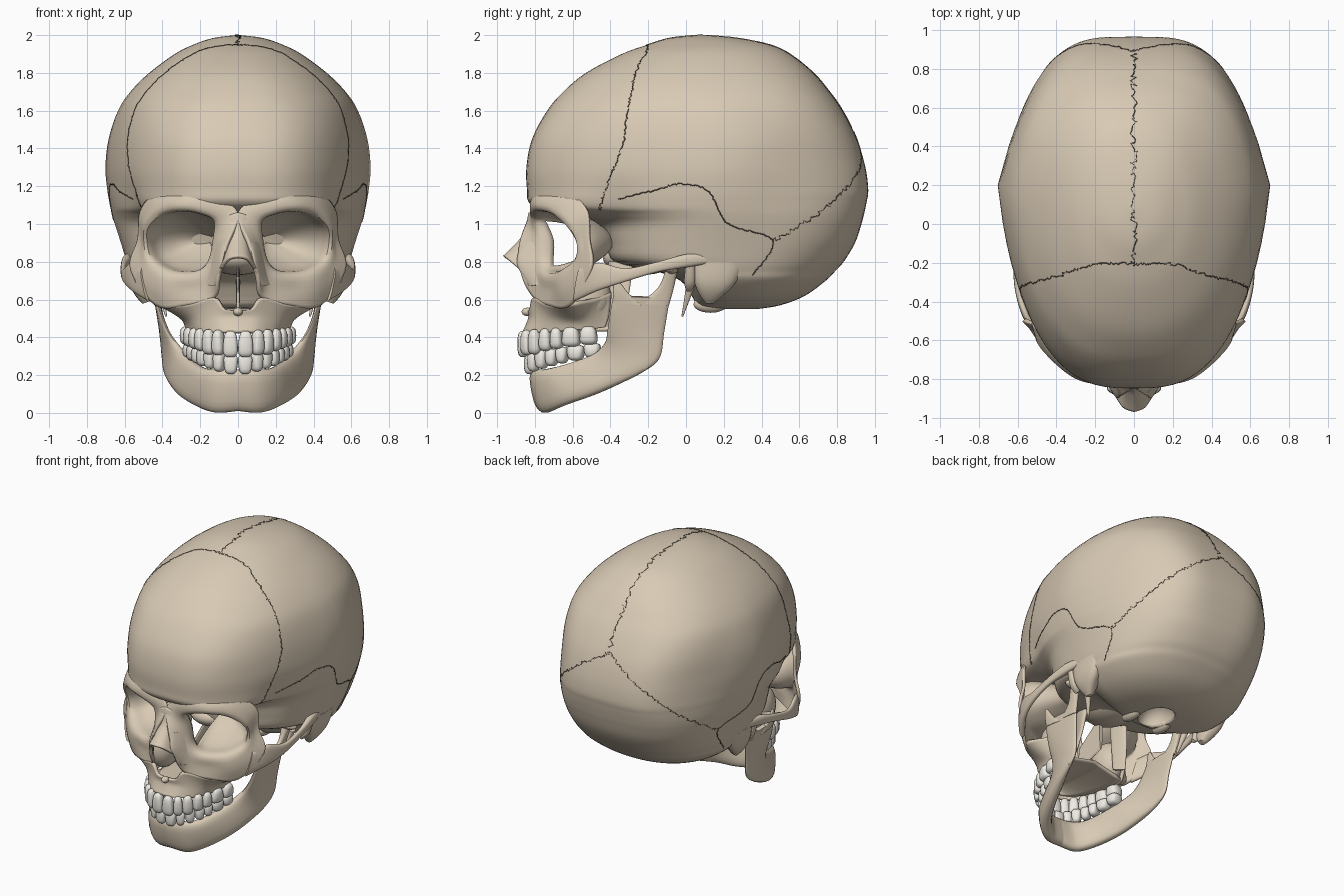
import bpy, bmesh, math, random
from mathutils import Vector
from mathutils.bvhtree import BVHTree

if "Cube" in bpy.data.objects:
    bpy.data.objects.remove(bpy.data.objects["Cube"])

random.seed(4)


def material(name, rgb):
    m = bpy.data.materials.new(name)
    m.diffuse_color = (*rgb, 1)
    m.use_nodes = True
    m.node_tree.nodes["Principled BSDF"].inputs["Base Color"].default_value = m.diffuse_color
    return m


BONE = material("bone", (0.69, 0.59, 0.46))
TOOTH = material("enamel", (0.86, 0.83, 0.77))
SEAM = material("seam", (0.13, 0.10, 0.07))


def spline(P, n, closed=False):
    """Smooth curve through points of any dimension, n steps per span."""
    P = [Vector(p) for p in P]
    k, out = len(P), []
    get = (lambda i: P[i % k]) if closed else (lambda i: P[min(max(i, 0), k - 1)])
    for i in range(k if closed else k - 1):
        a, b, c, d = (get(i + j) for j in (-1, 0, 1, 2))
        for s in range(n):
            t = s / n
            out.append(0.5 * (2 * b + (c - a) * t + (2 * a - 5 * b + 4 * c - d) * t * t
                              + (3 * b - a - 3 * c + d) * t ** 3))
    return out if closed else out + [P[-1]]


def finish(name, bm, mat=BONE, mirror=True, thick=0):
    bmesh.ops.recalc_face_normals(bm, faces=bm.faces[:])
    me = bpy.data.meshes.new(name)
    bm.to_mesh(me)
    bm.free()
    me.materials.append(mat)
    me.shade_smooth()
    me.set_sharp_from_angle(angle=math.radians(45))
    ob = bpy.data.objects.new(name, me)
    bpy.context.collection.objects.link(ob)
    if mirror:
        ob.modifiers.new("mirror", 'MIRROR').merge_threshold = 0.0005
    if thick:
        s = ob.modifiers.new("solid", 'SOLIDIFY')
        s.thickness, s.offset = thick, 0
    return ob


def skin(rows, closed, caps="", keep=lambda i, j: True):
    """Quad skin over rows of points; caps names the closed ends (s, e)."""
    bm = bmesh.new()
    V = [[bm.verts.new(p) for p in r] for r in rows]
    m = len(V[0])
    for i in range(len(V) - 1):
        for j in range(m if closed else m - 1):
            if keep(i, j):
                k = (j + 1) % m
                bm.faces.new((V[i][j], V[i][k], V[i + 1][k], V[i + 1][j]))
    if "s" in caps:
        bm.faces.new(V[0])
    if "e" in caps:
        bm.faces.new(V[-1][::-1])
    return bm


def loft(rings, nu, nv, closed=False, keep=lambda i, j: True):
    R = [spline(r, nu, closed) for r in rings]
    cols = [spline(c, nv) for c in zip(*R)]
    return skin(list(zip(*cols)), closed, keep=keep)


def sweep(name, stations, n=6, p=0.75, caps="se"):
    """Rounded slab; each station is both ends of its long axis and a half thickness."""
    S = [(Vector(s[:3]), Vector(s[3:6]), s[6]) for s in spline(stations, n)]
    C = [(a + b) / 2 for a, b, t in S]
    rows = []
    for i, (a, b, t) in enumerate(S):
        tan = C[min(i + 1, len(C) - 1)] - C[max(i - 1, 0)]
        if abs(C[i].x) < 1e-4 and caps == "e":
            tan = Vector((1, 0, 0))
        u = (b - a) / 2
        nrm = tan.cross(u).normalized()
        row = []
        for k in range(20):
            c, s = math.cos(k * math.tau / 20), math.sin(k * math.tau / 20)
            row.append(C[i] + u * math.copysign(abs(c) ** p, c) + nrm * t * math.copysign(abs(s) ** p, s))
        rows.append(row)
    return finish(name, skin(rows, True, caps))


def blob(name, c, r, mirror=True):
    bm = bmesh.new()
    bmesh.ops.create_uvsphere(bm, u_segments=24, v_segments=16, radius=1)
    for v in bm.verts:
        v.co = Vector([c[i] + r[i] * v.co[i] for i in range(3)])
    return finish(name, bm, mirror=mirror)


# Braincase: height, front, back, half width, widest y, front squareness
slices = [(2.0, .07, .10, .01, .08, 2), (1.985, -.08, .27, .13, .09, 2), (1.95, -.2, .44, .235, .12, 2.1),
          (1.9, -.34, .55, .335, .12, 2.1), (1.8, -.53, .675, .47, .14, 2.1), (1.7, -.65, .76, .57, .16, 2.1),
          (1.6, -.735, .83, .635, .18, 2.2), (1.45, -.815, .905, .685, .2, 2.2), (1.3, -.845, .95, .702, .2, 2.2),
          (1.18, -.842, .965, .692, .2, 2.3), (1.12, -.835, .957, .682, .2, 2.4), (1.08, -.78, .949, .674, .2, 2.5),
          (1.05, -.62, .942, .667, .2, 2.7), (1.0, -.47, .929, .652, .2, 2.9), (.9, -.42, .895, .62, .2, 2.9),
          (.8, -.38, .835, .59, .2, 2.7), (.75, -.16, .79, .572, .2, 2.4), (.7, -.03, .74, .545, .22, 2.2),
          (.62, .03, .63, .44, .23, 2.2), (.57, .06, .5, .3, .25, 2.2), (.55, .12, .38, .12, .25, 2)]
rows = []
for z, yf, yb, w, yc, n in spline(slices, 4):
    row = []
    f = math.exp(-((z - 1.3) / .4) ** 2)
    for k in range(80):
        s, c = math.sin(k * math.tau / 80), math.cos(k * math.tau / 80)
        back = c > 0
        e = 2 / (2.2 + 1.8 * f if back else n + max(0, 3 - n) * f)
        t = abs(c) ** e
        # sides run in towards both blunt ends, as seen from the top
        x = w * math.copysign(abs(s) ** e, s) * (1 - (.36 if back else .24) * f * t ** 1.15)
        y = yc + ((yb if back else yf) - yc) * t
        pinch = math.exp(-((y + .38) / .14) ** 2 - ((z - 1.05) / .15) ** 2)
        row.append(Vector((x * (1 - .06 * pinch), y, z)))
    rows.append(row)
bm = skin(rows, True, "se")
tree = BVHTree.FromBMesh(bm)
brain = finish("braincase", bm, mirror=False)
hole = blob("spine_hole_cutter", (0, .23, .55), (.11, .14, .12), False)
hole.hide_render = True
hole.hide_set(True)
cut = brain.modifiers.new("spine_hole", 'BOOLEAN')
cut.object, cut.operation, cut.solver = hole, 'DIFFERENCE', 'EXACT'

# Seams wandering over the braincase
seams = {
    "coronal_seam": ([(0, -.21, 1.96), (.2, -.21, 1.93), (.4, -.27, 1.78), (.52, -.3, 1.6), (.58, -.34, 1.4),
                      (.55, -.42, 1.2), (.51, -.46, 1.06)], .008),
    "sagittal_seam": ([(0, -.21, 1.96), (0, .1, 2), (0, .4, 1.96), (0, .68, 1.8), (0, .88, 1.5)], .018),
    "lambdoid_seam": ([(0, .89, 1.48), (.2, .93, 1.36), (.4, .86, 1.2), (.53, .7, 1.05), (.62, .47, .9)], .012),
    "squamous_seam": ([(.56, -.36, 1.13), (.65, -.2, 1.17), (.69, -.03, 1.21), (.69, .12, 1.17), (.67, .22, 1.0),
                       (.62, .47, .9), (.58, .36, .72)], .004)}
for name, (path, wobble) in seams.items():
    cu = bpy.data.curves.new(name, 'CURVE')
    cu.dimensions, cu.bevel_depth, cu.bevel_resolution = '3D', .003, 0
    cu.materials.append(SEAM)
    for side in ((1,) if name == "sagittal_seam" else (1, -1)):
        pts = []
        for p in spline(path, 22):
            q = Vector((p.x * side, p.y, p.z)) + Vector([random.uniform(-wobble, wobble) for _ in range(3)])
            pts.append(tree.find_nearest(q)[0])
        sp = cu.splines.new('POLY')
        sp.points.add(len(pts) - 1)
        for a, q in zip(sp.points, pts):
            a.co = (*q, 1)
    bpy.context.collection.objects.link(bpy.data.objects.new(name, cu))

# Eye socket: brow, cheekbone and nose flank around a rim, then a funnel inward
outer = [(0, -.815, 1.06), (.18, -.785, 1.17), (.31, -.72, 1.18), (.43, -.61, 1.16), (.51, -.52, 1.07),
         (.525, -.51, .92), (.565, -.5, .76), (.43, -.61, .57), (.27, -.725, .57), (.125, -.80, .61),
         (.10, -.865, .72), (.06, -.88, .88)]
rim = [(.12, -.79, 1.02), (.20, -.80, 1.065), (.30, -.775, 1.08), (.40, -.70, 1.06), (.475, -.62, .99),
       (.485, -.57, .90), (.46, -.58, .81), (.39, -.65, .75), (.30, -.70, .73), (.21, -.74, .74),
       (.15, -.75, .80), (.125, -.75, .91)]
push = [.012, .02, .022, .022, .012, 0, .005, .02, 0, 0, 0, 0]
mid = [(Vector(a) + Vector(b)) / 2 + Vector((.3 * q, -q, 0)) for a, b, q in zip(outer, rim, push)]
apex = Vector((.15, -.38, .92))


def funnel(t, swell):
    c = sum((Vector(p) for p in rim), Vector()) / 12
    return [c.lerp(apex, t) + (Vector(p) - c) * swell for p in rim]


rings = [outer, mid, rim, funnel(.3, .92), funnel(.65, .6), funnel(.95, .1)]
bm = loft(rings, 6, 4, True, keep=lambda i, j: not (i >= 10 and 57 <= j < 72))
finish("eye_socket_and_cheek", bm, thick=.02)

# Nose bridge
ridge = [(1.06, -.825, .08, -.79), (.95, -.85, .07, -.80), (.88, -.905, .075, -.835), (.825, -.962, .09, -.885)]
finish("nose_bridge", loft([[(0, ya, z), (w * .55, ya * .75 + yb * .25, z - .012), (w, yb, z - .06 * (1.1 - z) / .27)]
                            for z, ya, w, yb in ridge], 5, 5), thick=.018)
sweep("nose_flank", [(.06, -.87, .9, .115, -.765, .9, .014), (.085, -.895, .79, .14, -.755, .8, .014),
                     (.115, -.83, .67, .17, -.76, .68, .014)])
sweep("nose_divider", [(0, -.56, .50, 0, -.56, .66, .008), (0, -.34, .56, 0, -.34, .82, .012)])
blob("nose_spine", (0, -.84, .535), (.025, .03, .022), False)

# Upper jaw and palate
top = [(0, -.83, .545), (.07, -.82, .55), (.125, -.80, .61), (.27, -.725, .575), (.42, -.61, .58),
       (.33, -.50, .60), (.25, -.40, .64)]
middle = [(0, -.825, .50), (.09, -.81, .5), (.165, -.765, .5), (.235, -.70, .5), (.285, -.60, .5),
          (.285, -.51, .5), (.25, -.41, .52)]
low = [(0, -.855, .425), (.085, -.84, .425), (.165, -.775, .425), (.215, -.70, .43), (.25, -.61, .44),
       (.265, -.52, .445), (.25, -.43, .455)]
finish("upper_jaw", loft([top, middle, low], 5, 5), thick=.022)
inset = [Vector((x * .88, y + .03, .44)) for x, y, z in low]
finish("palate", loft([inset, [(0, p.y, p.z + .05) for p in inset]], 4, 4), thick=.02)
blob("upper_jaw_body", (.22, -.53, .61), (.10, .135, .15))
sweep("palate_wing", [(.14, -.41, .80, .17, -.28, .80, .02), (.15, -.41, .65, .19, -.30, .64, .014),
                      (.17, -.42, .5, .21, -.34, .48, .01)])
blob("skull_base_core", (0, -.24, .82), (.17, .2, .09), False)

# Cheek arch and the bony points around the ear
sweep("cheek_arch", [(.47, -.59, .59, .505, -.56, .77, .022), (.555, -.47, .645, .56, -.46, .795, .02),
                     (.60, -.32, .695, .60, -.32, .765, .016), (.605, -.15, .745, .605, -.15, .80, .016),
                     (.585, 0, .77, .585, 0, .84, .025), (.565, .12, .79, .565, .12, .84, .02)])
sweep("ear_bump", [(.525, .02, .80, .535, .32, .80, .06), (.525, .04, .70, .525, .27, .70, .052),
                   (.50, .07, .63, .50, .20, .63, .042), (.485, .10, .585, .485, .15, .585, .022)])
sweep("ear_ring", [(.55, .0, .80, .55, .05, .80, .04), (.53, -.01, .70, .53, .05, .70, .03),
                   (.5, .0, .65, .5, .03, .65, .015)])
sweep("ear_spike", [(.42, .0, .68, .42, .05, .68, .02), (.40, -.01, .6, .40, .02, .6, .013),
                    (.38, -.025, .51, .38, -.015, .51, .005)])
blob("neck_joint", (.13, .13, .575), (.04, .09, .045))

# Lower jaw: body sweeping back into the upright branch, with its two prongs
sweep("lower_jaw", [(0, -.755, .01, 0, -.80, .23, .042), (.12, -.73, .002, .09, -.785, .23, .042),
                    (.22, -.64, .04, .17, -.725, .235, .042), (.30, -.5, .09, .225, -.61, .265, .04),
                    (.35, -.36, .15, .275, -.49, .31, .038), (.38, -.23, .215, .33, -.43, .37, .03),
                    (.39, -.14, .29, .375, -.415, .44, .022), (.40, -.115, .43, .415, -.40, .54, .018),
                    (.425, -.085, .61, .435, -.385, .62, .016)], caps="e")
sweep("jaw_front_prong", [(.43, -.23, .57, .43, -.387, .59, .016), (.44, -.31, .64, .44, -.387, .65, .013),
                          (.445, -.36, .71, .445, -.38, .71, .007)])
sweep("jaw_rear_prong", [(.425, -.09, .57, .425, -.25, .58, .016), (.435, -.065, .66, .435, -.15, .66, .018),
                         (.445, -.045, .75, .445, -.11, .75, .03)])
blob("jaw_joint", (.45, -.075, .765), (.075, .035, .03))


# Teeth set edge to edge along each dental arch
def teeth(name, sx, dy, z_bite, z_root, taper):
    arch = spline([(0, -.865), (.09, -.85), (.17, -.775), (.22, -.68), (.25, -.58), (.265, -.47), (.265, -.40)], 30)
    arch = [Vector((p.x * sx, p.y + dy, 0)) for p in arch]
    run = [0]
    for a, b in zip(arch, arch[1:]):
        run.append(run[-1] + (b - a).length)
    bm, s = bmesh.new(), 0
    for k, w in enumerate((.078, .062, .068, .066, .066, .095, .092)):
        w *= sx
        i = min(range(1, len(arch) - 1), key=lambda q: abs(run[q] - s - w / 2))
        s += w
        tan = (arch[i + 1] - arch[i - 1]).normalized()
        out = tan.cross(Vector((0, 0, 1)))
        f = k / 6
        a, b = z_bite[0] * (1 - f) + z_bite[1] * f, z_root[0] * (1 - f) + z_root[1] * f
        if k == 2:
            a += (a - b) * .06
        for v in bmesh.ops.create_uvsphere(bm, u_segments=16, v_segments=10, radius=1)["verts"]:
            c = [math.copysign(abs(q) ** .65, q) for q in v.co]
            v.co = (arch[i] + tan * c[0] * w * .5 * (1 - taper * c[2]) + out * c[1] * (.03 + .018 * f)
                    + Vector((0, 0, (a + b) / 2 + c[2] * abs(a - b) / 2)))
    finish(name, bm, TOOTH)


teeth("upper_teeth", 1, 0, (.295, .36), (.435, .46), .15)
teeth("lower_teeth", .95, .035, (.31, .37), (.205, .29), -.15)
